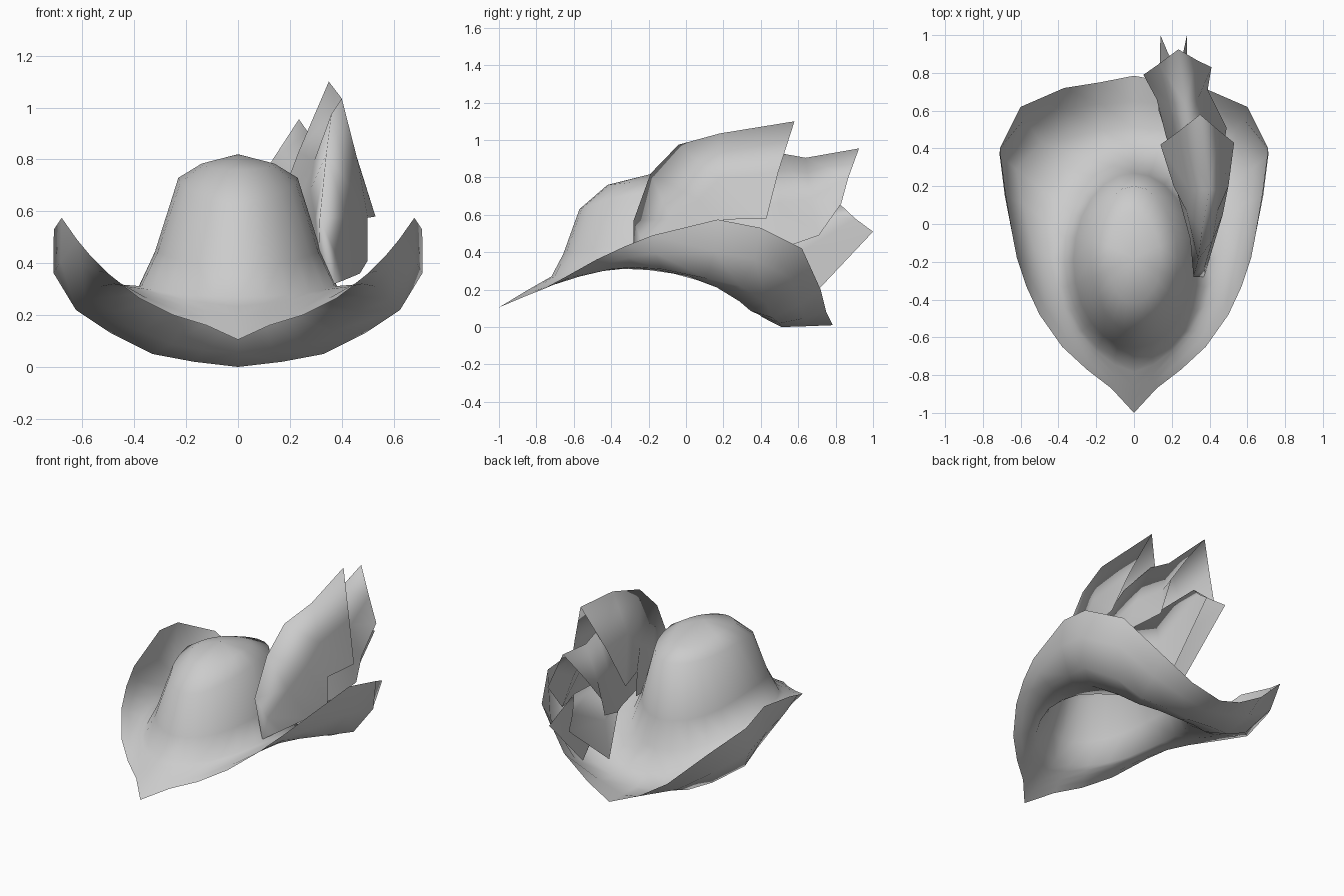
import bpy, bmesh, math
from mathutils import Vector

cube = bpy.data.objects.get("Cube")
if cube:
    bpy.data.objects.remove(cube, do_unlink=True)

GREY = (0.6, 0.6, 0.6, 1.0)
felt = bpy.data.materials.new("plain_grey")
felt.use_nodes = True
felt.diffuse_color = GREY
felt.node_tree.nodes["Principled BSDF"].inputs["Base Color"].default_value = GREY


def finish(bm, name):
    """Turn a bmesh into a smooth shaded object."""
    bmesh.ops.remove_doubles(bm, verts=bm.verts[:], dist=0.0005)
    bmesh.ops.recalc_face_normals(bm, faces=bm.faces[:])
    mesh = bpy.data.meshes.new(name)
    bm.to_mesh(mesh)
    bm.free()
    mesh.materials.append(felt)
    obj = bpy.data.objects.new(name, mesh)
    bpy.context.collection.objects.link(obj)
    bpy.ops.object.select_all(action='DESELECT')
    obj.select_set(True)
    bpy.context.view_layer.objects.active = obj
    bpy.ops.object.shade_smooth_by_angle(angle=math.radians(170))
    return obj


def skin(bm, rows):
    """Span quads between neighbouring rows of points."""
    grid = [[bm.verts.new(p) for p in row] for row in rows]
    for a, b in zip(grid, grid[1:]):
        for i in range(len(a) - 1):
            bm.faces.new((a[i], a[i + 1], b[i + 1], b[i]))


def lookup(table, v):
    """Piecewise linear value from (input, output) pairs."""
    for (a, fa), (b, fb) in zip(table, table[1:]):
        if v <= b:
            return fa + (fb - fa) * max(0, (v - a) / (b - a))
    return table[-1][1]


def oval(rx, ry, cy, heights):
    """Half oval from front to back, with height depending on y."""
    pts = []
    for k in range(13):
        t = math.pi * k / 12
        y = cy - ry * math.cos(t)
        pts.append(Vector((rx * math.sin(t), y, lookup(heights, y))))
    return pts


def blend(a, b, t):
    return [p.lerp(q, t) for p, q in zip(a, b)]


# Brim: upturned rim and the trough inside it, front tip to back
rim = [Vector(p) for p in (
    (0, -1, .105), (.12, -.87, .16), (.25, -.77, .2), (.38, -.65, .265),
    (.5, -.48, .36), (.57, -.33, .43), (.62, -.18, .49), (.68, .17, .575),
    (.71, .4, .53), (.6, .62, .42), (.37, .72, .2), (.18, .75, .08), (0, .785, .01))]
trough = [Vector(p) for p in (
    (0, -.86, .19), (.1, -.8, .21), (.21, -.7, .235), (.33, -.57, .27),
    (.43, -.4, .31), (.48, -.27, .32), (.53, -.13, .31), (.59, .11, .26),
    (.625, .29, .22), (.49, .43, .13), (.33, .46, .05), (.17, .5, .02), (0, .51, 0))]
wall = blend(rim, trough, .5)
for p, r, q in zip(wall, rim, trough):
    steep = max(0, r.z - q.z)
    p += Vector((p.x, p.y, 0)).normalized() * steep * .16
    p.z -= steep * .04

# Crown: base, flare, shoulder and gently domed cap
base = oval(.385, .52, -.2, [(-.72, .27), (-.3, .315), (-.1, .295), (.1, .24), (.32, .18)])
shoulder = oval(.23, .385, -.185, [(-.57, .63), (-.4, .69), (-.18, .73), (.2, .69)])
flare = blend(base, shoulder, .42)
for p, b, s in zip(flare, base, shoulder):
    p.z = b.z + (s.z - b.z) * .33
cap = oval(.14, .24, -.18, [(-.42, .76), (-.17, .785), (.06, .75)])
peak = Vector((0, -.18, .82))

# Hollow bend where the brim meets the crown, deeper toward the back
bend = blend(trough, base, .55)
for p in bend:
    p.z -= lookup([(0, 0), (.3, .045)], p.y)

bm = bmesh.new()
rings = [rim, wall, trough, bend, base, flare, shoulder, cap]
for side in (1, -1):
    flip = [[Vector((p.x * side, p.y, p.z)) for p in ring] for ring in rings]
    skin(bm, flip)
    top = bm.verts.new(peak)
    edge = [bm.verts.new(p) for p in flip[-1]]
    for a, b in zip(edge, edge[1:]):
        bm.faces.new((a, b, top))
finish(bm, "hat")


def feather(name, ridge, left, right, bulge):
    """Leaf folded along its ridge, with one soft bend in each flap."""
    bm = bmesh.new()
    ridge = [Vector(p) for p in ridge]
    for edge, side in ((left, -1), (right, 1)):
        edge = [Vector(p) for p in edge]
        mid = blend(ridge, edge, .5)
        for p in mid[1:]:
            p += Vector((side * bulge, -bulge, -bulge))
        skin(bm, [ridge, mid, edge])
    return finish(bm, name)


# Large front feather with a step in its lower edges
feather("front_feather",
        [(.37, -.28, .32), (.315, -.28, .57), (.34, -.19, .82), (.36, -.04, .975),
         (.4, .18, 1.035), (.35, .58, 1.1)],
        [(.37, -.28, .32), (.33, -.15, .335), (.28, .05, .36), (.22, .2, .41),
         (.21, .2, .575), (.14, .42, .58)],
        [(.37, -.28, .32), (.41, -.15, .335), (.47, .05, .36), (.5, .2, .41),
         (.5, .2, .575), (.53, .43, .58)], .012)

# Second feather behind it
feather("back_feather",
        [(.36, 0, .6), (.33, .3, .85), (.29, .5, .93), (.27, .64, .905), (.235, .925, .955)],
        [(.34, 0, .36), (.25, .3, .38), (.17, .46, .42), (.12, .66, .49), (.05, .79, .66)],
        [(.38, 0, .36), (.46, .3, .38), (.49, .51, .42), (.39, .71, .49), (.41, .83, .66)],
        .01)

# Narrow lower feather with a forked end
feather("lower_feather",
        [(.33, .25, .55), (.28, .5, .61), (.23, .82, .66)],
        [(.19, .42, .42), (.13, .6, .18), (.14, 1, .51)],
        [(.35, .35, .32), (.27, .67, .16), (.28, 1, .51)], .005)
